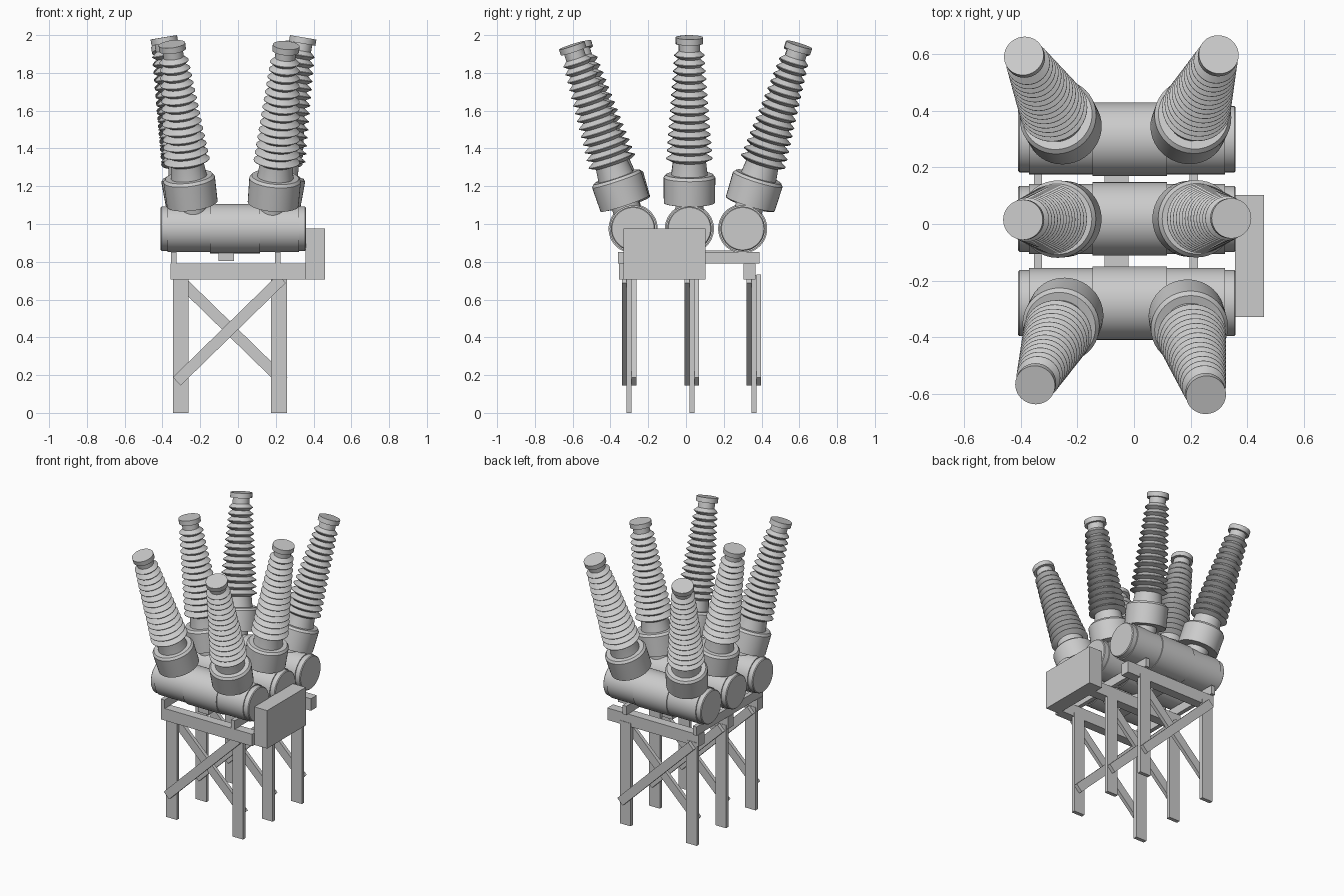
import bpy, bmesh, math
from mathutils import Vector, Matrix

cube = bpy.data.objects.get("Cube")
if cube:
    bpy.data.objects.remove(cube, do_unlink=True)

# Single galvanised grey
grey = bpy.data.materials.new("light_grey")
grey.use_nodes = True
colour = (0.6, 0.6, 0.6, 1)
grey.diffuse_color = colour
grey.node_tree.nodes["Principled BSDF"].inputs["Base Color"].default_value = colour


def finish(name, bm, matrix=None, smooth=False):
    if matrix:
        bm.transform(matrix)
    bmesh.ops.recalc_face_normals(bm, faces=bm.faces)
    mesh = bpy.data.meshes.new(name)
    bm.to_mesh(mesh)
    bm.free()
    mesh.materials.append(grey)
    obj = bpy.data.objects.new(name, mesh)
    bpy.context.collection.objects.link(obj)
    if smooth:
        bpy.ops.object.select_all(action="DESELECT")
        obj.select_set(True)
        bpy.context.view_layer.objects.active = obj
        bpy.ops.object.shade_smooth_by_angle(angle=math.radians(30))
    return obj


def lathe(name, profile, base, direction, sides=40):
    """Revolve (radius, height) points about an axis and cap both ends."""
    bm = bmesh.new()
    rings = []
    for r, h in profile:
        angles = [math.tau * i / sides for i in range(sides)]
        rings.append([bm.verts.new((r * math.cos(a), r * math.sin(a), h)) for a in angles])
    for low, high in zip(rings, rings[1:]):
        for i in range(sides):
            j = (i + 1) % sides
            bm.faces.new((low[i], low[j], high[j], high[i]))
    bm.faces.new(rings[0])
    bm.faces.new(rings[-1])
    turn = Vector((0, 0, 1)).rotation_difference(Vector(direction)).to_matrix().to_4x4()
    return finish(name, bm, Matrix.Translation(base) @ turn, smooth=True)


def box(name, x, y, z):
    bm = bmesh.new()
    bmesh.ops.create_cube(bm, size=1)
    size = Matrix.Diagonal((x[1] - x[0], y[1] - y[0], z[1] - z[0], 1))
    centre = Matrix.Translation((sum(x) / 2, sum(y) / 2, sum(z) / 2))
    return finish(name, bm, centre @ size)


def brace(name, start, end, y, width=0.06, depth=0.026):
    """Diagonal flat bar in a plane of constant y."""
    a, b = Vector((start[0], y, start[1])), Vector((end[0], y, end[1]))
    bm = bmesh.new()
    bmesh.ops.create_cube(bm, size=1)
    run = b - a
    turn = Matrix.Rotation(-math.atan2(run.z, run.x), 4, "Y")
    size = Matrix.Diagonal((run.length, depth, width, 1))
    return finish(name, bm, Matrix.Translation((a + b) / 2) @ turn @ size)


# Tank with stepped end covers and a central sleeve
TANK_Z = 0.975
tank_profile = [(0.112, -0.41), (0.117, -0.405), (0.117, -0.372), (0.124, -0.372),
                (0.124, -0.147), (0.13, -0.147), (0.13, 0.116), (0.124, 0.116),
                (0.124, 0.322), (0.117, 0.322), (0.117, 0.355), (0.112, 0.36)]

# Bushing: neck, turret, ribbed insulator and terminal cap
LENGTH = 1.027
SHEDS = 14
bushing_profile = [(0.074, 0), (0.074, 0.14), (0.135, 0.14), (0.137, 0.275),
                   (0.125, 0.29), (0.096, 0.29), (0.088, 0.355)]
shed_start, shed_end = 0.36, 0.955
pitch = (shed_end - shed_start) / SHEDS
for i in range(SHEDS):
    t = i / (SHEDS - 1)
    h = shed_start + i * pitch
    core, rim = 0.088 - 0.033 * t, 0.122 - 0.044 * t
    bushing_profile += [(core, h), (rim, h + pitch * 0.4), (rim, h + pitch * 0.47)]
bushing_profile += [(0.054, shed_end), (0.054, LENGTH - 0.033), (0.071, LENGTH - 0.033),
                    (0.071, LENGTH)]

# Each pole: tank centre y, then the terminal positions of its two bushings
poles = {"front": (-0.28, (-0.35, -0.57), (0.255, -0.605)),
         "middle": (0.018, (-0.393, 0.015), (0.345, 0.02)),
         "back": (0.3, (-0.39, 0.595), (0.3, 0.6))}
for label, (y, right_tip, left_tip) in poles.items():
    lathe(label + "_tank", tank_profile, (0, y, TANK_Z), (1, 0, 0), 48)
    for side, x, tip in (("right", -0.225, right_tip), ("left", 0.175, left_tip)):
        dx, dy = tip[0] - x, tip[1] - y
        dz = math.sqrt(LENGTH ** 2 - dx * dx - dy * dy)
        lathe(f"{label}_{side}_bushing", bushing_profile, (x, y, TANK_Z), (dx, dy, dz))

# Support frames: cross beam, two flat legs and crossed braces
for label, y in (("front", -0.301), ("middle", 0.031), ("back", 0.359)):
    box(label + "_beam", (-0.357, 0.36), (y - 0.055, y + 0.01), (0.705, 0.79))
    for side, x in (("right", -0.345), ("left", 0.175)):
        box(f"{label}_{side}_leg", (x, x + 0.084), (y - 0.013, y + 0.013), (0, 0.73))
    brace(label + "_rising_brace", (-0.324, 0.167), (0.232, 0.71), y - 0.026)
    brace(label + "_falling_brace", (-0.316, 0.71), (0.24, 0.167), y + 0.026)

# Rails under the tanks and the linkage duct between them
for side, x in (("right", -0.354), ("left", 0.197)):
    box(side + "_rail", (x, x + 0.029), (-0.36, 0.388), (0.79, 0.852))
box("linkage_duct", (-0.104, -0.02), (-0.3, 0.3), (0.805, 0.86))

# Control cabinet on the end of the frame
box("control_cabinet", (0.357, 0.46), (-0.33, 0.103), (0.705, 0.975))
